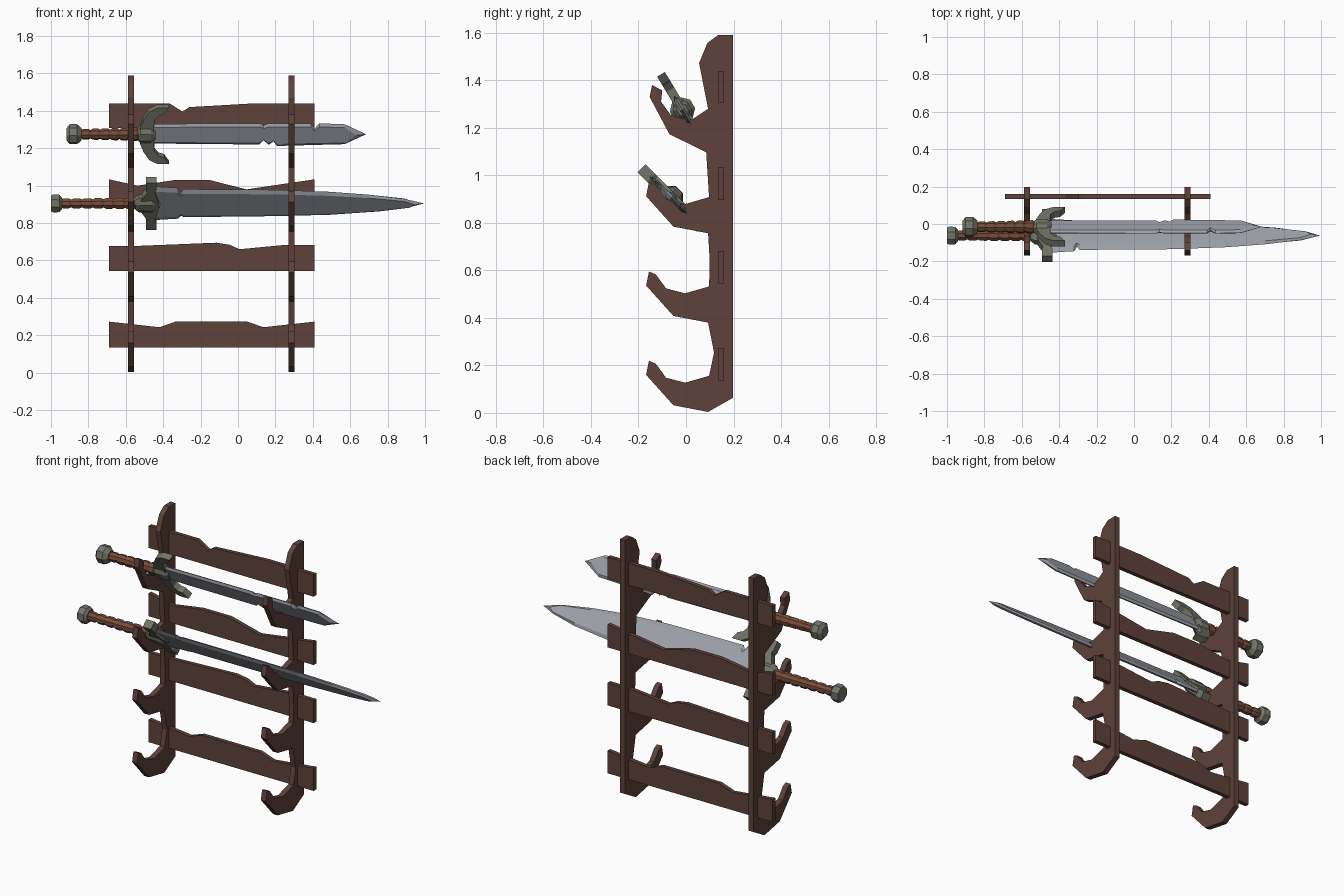
import bpy, bmesh, math

if "Cube" in bpy.data.objects:
    bpy.data.objects.remove(bpy.data.objects["Cube"])

def material(name, rgb):
    m = bpy.data.materials.new(name)
    m.diffuse_color = (*rgb, 1)
    m.use_nodes = True
    m.node_tree.nodes["Principled BSDF"].inputs["Base Color"].default_value = m.diffuse_color
    return m

WOOD = material("dark wood", (0.112, 0.054, 0.043))
GRIP = material("red brown leather", (0.19, 0.075, 0.042))
STEEL = material("blade steel", (0.33, 0.35, 0.39))
IRON = material("grey green iron", (0.17, 0.18, 0.14))

def finish(bm, name, mat, loc=(0, 0, 0), tilt=0):
    bmesh.ops.recalc_face_normals(bm, faces=bm.faces[:])
    me = bpy.data.meshes.new(name)
    bm.to_mesh(me)
    bm.free()
    me.materials.append(mat)
    ob = bpy.data.objects.new(name, me)
    ob.location = loc
    ob.rotation_euler = (tilt, 0, 0)
    bpy.context.collection.objects.link(ob)
    return ob

def bridge(bm, a, b):
    for i in range(len(a)):
        j = (i + 1) % len(a)
        bm.faces.new((a[i], a[j], b[j], b[i]))

def loft(name, mat, loops, loc=(0, 0, 0), tilt=0):
    """Closed solid through matching vertex loops, capped at both ends."""
    bm = bmesh.new()
    rings = [[bm.verts.new(p) for p in lp] for lp in loops]
    for a, b in zip(rings, rings[1:]):
        bridge(bm, a, b)
    bm.faces.new(rings[0])
    bm.faces.new(rings[-1])
    return finish(bm, name, mat, loc, tilt)

def plate(name, mat, pts, y0, y1, **kw):
    """Outline in x/z extruded along y."""
    return loft(name, mat, [[(x, y, z) for x, z in pts] for y in (y0, y1)], **kw)

def lathe(name, mat, prof, sides=8, flat=1.0, **kw):
    """(x, radius) profile turned about the x axis."""
    ang = [math.tau * (i + 0.5) / sides for i in range(sides)]
    return loft(name, mat, [[(x, flat * r * math.cos(a), r * math.sin(a)) for a in ang]
                            for x, r in prof], **kw)

# --- uprights: side profile (y, z) with four hooks
hook = [(0.097, 0.156), (-0.004, 0.127), (-0.084, 0.148), (-0.127, 0.207),
        (-0.156, 0.219), (-0.168, 0.16), (-0.053, 0.032), (0.093, 0.004)]
side = [(0.197, 1.59), (0.135, 1.59), (0.09, 1.557), (0.055, 1.472), (0.093, 1.28),
        (0.015, 1.228), (-0.065, 1.255), (-0.105, 1.31), (-0.1, 1.357), (-0.143, 1.38),
        (-0.153, 1.33), (-0.07, 1.173), (0.085, 1.097)]
side += [(y, z + 0.752) for y, z in hook] + [(0.1, 0.637)]
side += [(y, z + 0.376) for y, z in hook] + [(0.118, 0.253)]
side += hook + [(0.197, 0.063)]
for label, x in (("left", -0.572), ("right", 0.286)):
    loft(label + "_upright", WOOD, [[(x + d, y, z) for y, z in side] for d in (-0.016, 0.016)])

# --- back planks with worn top edges
planks = [
    (0.136, [(-0.69, .273), (-.42, .243), (-.334, .273), (.05, .273), (.136, .243), (.41, .273)]),
    (0.545, [(-0.69, .677), (-.56, .677), (-.115, .695), (-.045, .684), (.008, .66), (.238, .682), (.41, .682)]),
    (0.895, [(-0.69, 1.034), (-.537, 1.0), (-.34, 1.03), (-.152, 1.03), (.045, .98), (.41, 1.034)]),
    (1.307, [(-0.69, 1.44), (-.366, 1.44), (-.297, 1.396), (-.26, 1.42), (.088, 1.44), (.41, 1.44)]),
]
for i, (bottom, top) in enumerate(planks):
    plate("back_plank_%d" % (i + 1), WOOD, top + [(0.41, bottom), (-0.69, bottom)], 0.135, 0.16)

# --- swords: built along x, width along z, then tilted about x
def blade(name, top, bottom, tip, place):
    edge = top + [(tip, 0)] + bottom[::-1]
    core = [(x if x < tip else tip - 0.05, z * 0.77) for x, z in edge]
    mk = lambda pts, y: [(x, y, z) for x, z in pts]
    loft(name, STEEL, [mk(core, -0.011), mk(edge, 0), mk(core, 0.011)], **place)

def grip(name, x0, x1, r0, r1, n, place):
    prof = []
    for i in range(n):
        for f, k in ((0.03, 0.8), (0.22, 1), (0.78, 1), (0.97, 0.8)):
            t = (i + f) / n
            prof.append((x0 + (x1 - x0) * t, k * (r0 + (r1 - r0) * t)))
    lathe(name, GRIP, prof, **place)

# upper sword: curved horn guard, chipped blade
up = dict(loc=(0, -0.015, 1.275), tilt=math.radians(31))
blade("upper_blade",
      [(-.47, .064), (.12, .068), (.137, .055), (.16, .066), (.39, .066), (.41, .036),
       (.435, .068), (.57, .062)],
      [(-.47, -.058), (.115, -.064), (.136, -.038), (.165, -.066), (.19, -.045),
       (.21, -.075), (.25, -.072), (.57, -.062)], 0.685, up)
grip("upper_grip", -0.84, -0.53, 0.028, 0.036, 6, up)
lathe("upper_pommel", IRON, [(-.917, .032), (-.9, .054), (-.86, .054), (-.836, .032)], **up)
horn = [(-.45, .045), (-.445, .1), (-.425, .125), (-.395, .135), (-.37, .175),
        (-.43, .175), (-.475, .15), (-.505, .1), (-.525, .045)]
plate("upper_guard", IRON, horn + [(x, -z) for x, z in horn[::-1]], -0.019, 0.019, **up)
lathe("upper_guard_collar", IRON, [(-.54, .032), (-.52, .052), (-.465, .052), (-.44, .03)],
      flat=0.75, **up)

# lower sword: straight block guard, broad tapering blade
low = dict(loc=(0, -0.062, 0.905), tilt=math.radians(45))
blade("lower_blade",
      [(-.46, .13), (-.32, .118), (-.305, .085), (-.29, .108), (.2, .103), (.49, .088),
       (.7, .066), (.89, .034)],
      [(-.46, -.127), (-.32, -.115), (-.305, -.092), (-.29, -.104), (.2, -.096), (.49, -.086),
       (.757, -.06), (.917, -.028)], 0.995, low)
grip("lower_grip", -0.95, -0.545, 0.028, 0.033, 7, low)
lathe("lower_pommel", IRON, [(-1.0, .046), (-.985, .053), (-.955, .05), (-.942, .034)], **low)
half = [(-.425, .03), (-.445, .105), (-.437, .12), (-.437, .177), (-.492, .177),
        (-.492, .12), (-.485, .105), (-.525, .03)]
plate("lower_guard", IRON, half + [(x, -z) for x, z in half[::-1]], -0.024, 0.024, **low)
lathe("lower_guard_collar", IRON, [(-.555, .034), (-.53, .056), (-.46, .058), (-.415, .022)],
      flat=0.7, **low)
